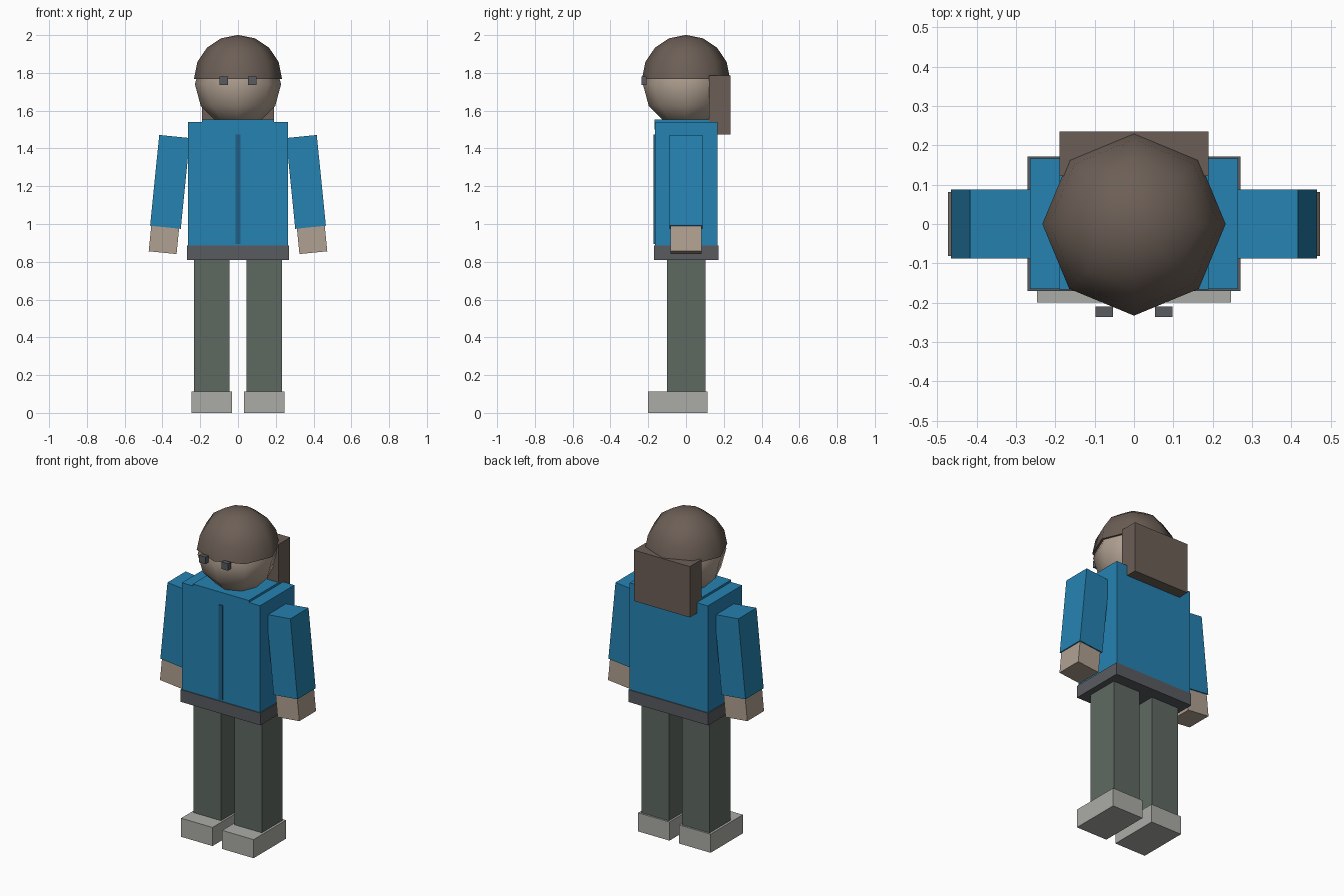
import bpy, bmesh
from mathutils import Matrix, Vector

if "Cube" in bpy.data.objects:
    bpy.data.objects.remove(bpy.data.objects["Cube"])

TILT = 0.1


def material(name, rgb):
    m = bpy.data.materials.new(name)
    m.diffuse_color = (*rgb, 1)
    m.use_nodes = True
    m.node_tree.nodes["Principled BSDF"].inputs["Base Color"].default_value = m.diffuse_color
    return m


BLUE = material("jacket_blue", (0.019, 0.223, 0.445))
NAVY = material("zip_blue", (0.013, 0.12, 0.24))
SKIN = material("skin", (0.434, 0.352, 0.283))
BROWN = material("hair_brown", (0.15, 0.114, 0.093))
GREEN = material("trouser_green", (0.114, 0.141, 0.12))
PALE = material("shoe_pale", (0.41, 0.41, 0.38))
DARK = material("dark_grey", (0.1, 0.105, 0.115))


def finish(name, bm, mat, loc):
    me = bpy.data.meshes.new(name)
    bm.to_mesh(me)
    bm.free()
    me.materials.append(mat)
    ob = bpy.data.objects.new(name, me)
    ob.location = loc
    bpy.context.collection.objects.link(ob)
    return ob


def box(name, mat, x, y, z, tilt=0):
    """Box from (min, max) ranges, turned about y through its centre."""
    bm = bmesh.new()
    bmesh.ops.create_cube(bm, size=1)
    bmesh.ops.scale(bm, vec=[r[1] - r[0] for r in (x, y, z)], verts=bm.verts)
    ob = finish(name, bm, mat, [(r[0] + r[1]) / 2 for r in (x, y, z)])
    ob.rotation_euler.y = tilt
    return ob


def ball(name, mat, radius, rings, z, dome=False):
    """Eight-sided smooth ball, or its closed upper half."""
    bm = bmesh.new()
    bmesh.ops.create_uvsphere(bm, u_segments=8, v_segments=rings, radius=radius)
    if dome:
        low = [v for v in bm.verts if v.co.z < -1e-4]
        bmesh.ops.delete(bm, geom=low, context='VERTS')
    for f in bm.faces:
        f.smooth = True
    if dome:
        rim = [e for e in bm.edges if e.is_boundary]
        for e in rim:
            e.smooth = False
        bmesh.ops.contextual_create(bm, geom=rim)
        for f in bm.faces:
            if len(f.verts) == 8:
                f.smooth = False
    bmesh.ops.recalc_face_normals(bm, faces=bm.faces)
    return finish(name, bm, mat, (0, 0, z))


# Jacket, collar, zip and hem
box("jacket", BLUE, (-0.265, 0.265), (-0.165, 0.167), (0.87, 1.54))
box("collar", BLUE, (-0.19, 0.19), (-0.167, 0.122), (1.50, 1.553))
box("zip", NAVY, (-0.013, 0.013), (-0.171, -0.15), (0.895, 1.475))
box("hem", DARK, (-0.271, 0.271), (-0.17, 0.172), (0.81, 0.885))

# Head and hair
ball("head", SKIN, 0.228, 6, 1.74)
ball("hair_cap", BROWN, 0.233, 8, 1.768, dome=True)
box("hair_back", BROWN, (-0.19, 0.19), (0.122, 0.235), (1.475, 1.787))


def slanted(name, mat, side, centre, size):
    x, z = centre
    w, d, h = size
    box(name, mat, (side * x - w / 2, side * x + w / 2), (-d / 2, d / 2),
        (z - h / 2, z + h / 2), -side * TILT)


# Paired parts
for side, label in ((-1, "right"), (1, "left")):
    def span(a, b):
        return tuple(sorted((side * a, side * b)))
    box(label + "_eye", DARK, span(0.054, 0.098), (-0.236, -0.21), (1.737, 1.78))
    slanted(label + "_sleeve", BLUE, side, (0.360, 1.223), (0.163, 0.176, 0.483))
    slanted(label + "_hand", SKIN, side, (0.392, 0.918), (0.148, 0.162, 0.14))
    box(label + "_leg", GREEN, span(0.045, 0.232), (-0.1, 0.102), (0.1, 0.83))
    box(label + "_shoe", PALE, span(0.033, 0.246), (-0.2, 0.113), (0, 0.114))
